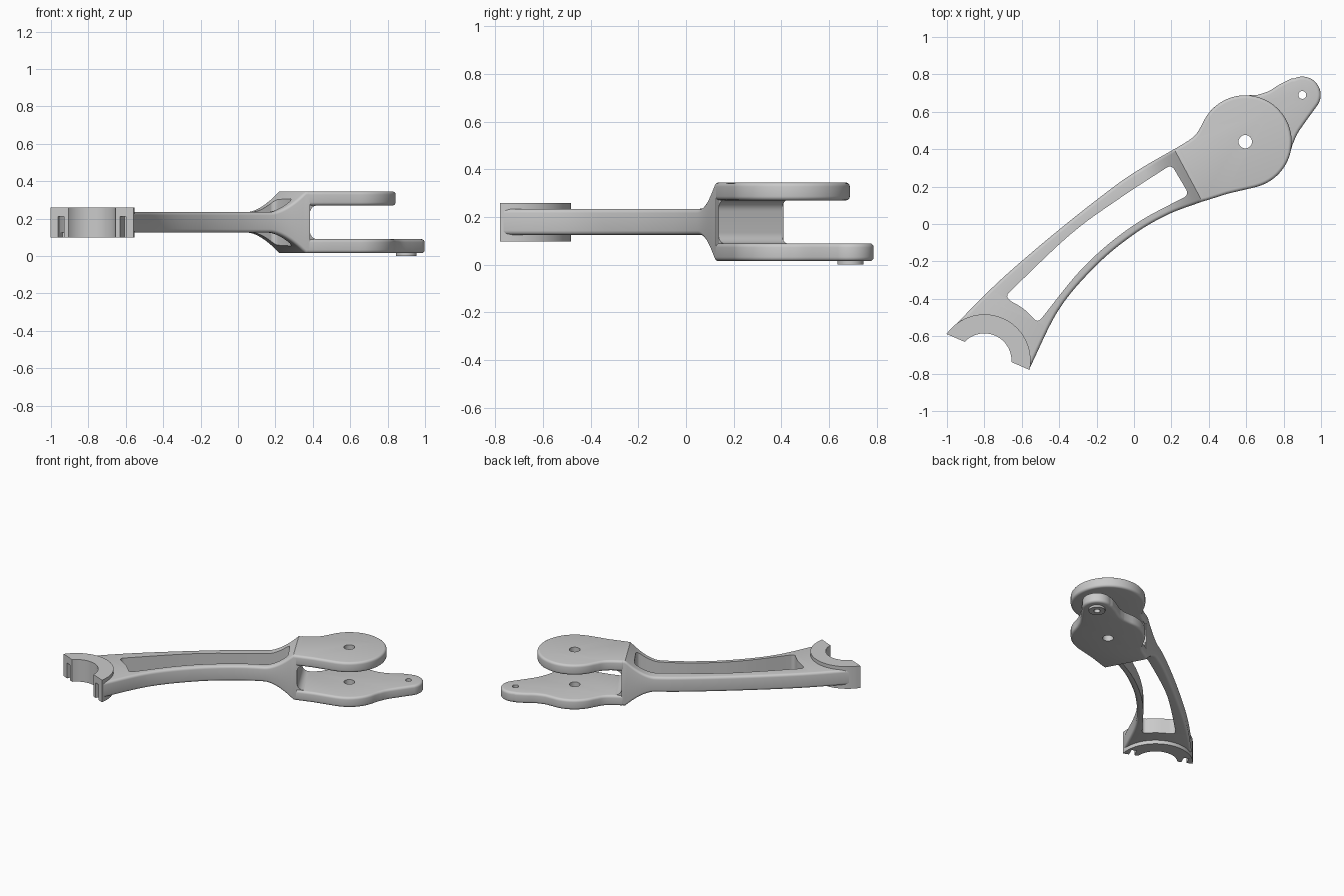
import bpy
from math import cos, sin, radians, acos, degrees, pi
from mathutils import Vector

if "Cube" in bpy.data.objects:
    bpy.data.objects.remove(bpy.data.objects["Cube"])

MID = 0.18                               # height of the symmetry plane
PIVOT, EAR, CLAMP = (0.595, 0.44), (0.9, 0.69), (-0.8, -0.73)
AXIS = Vector((0.88, 0.475)).normalized()  # direction of the fork

metal = bpy.data.materials.new("plain grey")
metal.use_nodes = True
GREY = (0.59, 0.59, 0.59, 1)
metal.diffuse_color = GREY
metal.node_tree.nodes["Principled BSDF"].inputs["Base Color"].default_value = GREY


def make(name, verts, faces):
    mesh = bpy.data.meshes.new(name)
    mesh.from_pydata(verts, [], faces)
    mesh.materials.append(metal)
    ob = bpy.data.objects.new(name, mesh)
    bpy.context.collection.objects.link(ob)
    return ob


def apply(ob, kind, **settings):
    mod = ob.modifiers.new(kind.lower(), kind)
    for key, value in settings.items():
        setattr(mod, key, value)
    bpy.context.view_layer.objects.active = ob
    bpy.ops.object.modifier_apply(modifier=mod.name)


def prism(name, outline, z0, z1, bevel=0):
    """Extrude a flat outline upward, optionally rounding its sharp edges."""
    area = sum(a[0] * b[1] - b[0] * a[1] for a, b in zip(outline, outline[1:] + outline[:1]))
    if area < 0:
        outline = outline[::-1]
    n = len(outline)
    verts = [(p[0], p[1], z) for z in (z0, z1) for p in outline]
    faces = [tuple(range(n))[::-1], tuple(range(n, 2 * n))]
    faces += [(i, (i + 1) % n, n + (i + 1) % n, n + i) for i in range(n)]
    ob = make(name, verts, faces)
    if bevel:
        apply(ob, "BEVEL", width=bevel, segments=4, limit_method="ANGLE", angle_limit=radians(40))
    return ob


def cut(ob, cutter):
    cutter.hide_render = True
    apply(ob, "BOOLEAN", operation="DIFFERENCE", solver="EXACT", object=cutter)
    bpy.data.objects.remove(cutter)


def arc(centre, r, a0, a1, n=32):
    angles = [radians(a0 + (a1 - a0) * i / n) for i in range(n + 1)]
    return [(centre[0] + r * cos(a), centre[1] + r * sin(a)) for a in angles]


def disc(centre, r, n=48):
    return arc(centre, r, 0, 360, n)[:-1]


def spline(points, steps=12):
    """Smooth curve through the points."""
    p = [Vector(q) for q in points]
    p = [2 * p[0] - p[1]] + p + [2 * p[-1] - p[-2]]
    out = []
    for a, b, c, d in zip(p, p[1:], p[2:], p[3:]):
        for i in range(steps):
            t = i / steps
            out.append(0.5 * (2 * b + (c - a) * t + (2 * a - 5 * b + 4 * c - d) * t * t
                              + (3 * b - a - 3 * c + d) * t ** 3))
    return out + [p[-2]]


def half_height(p):
    """Arm half thickness, flaring toward the fork."""
    q = min(1, max(0, (AXIS.dot(p) - 0.18) / 0.198))
    return 0.055 + 0.11 * q ** 1.7


# Arm: rounded sections lofted between its back and front edges
back = spline([(-1, -0.585), (-0.72, -0.305), (-0.4, -0.03), (-0.1, 0.205),
               (0.05, 0.305), (0.215, 0.4)]) + [Vector((0.235, 0.41))]
front = spline([(-0.56, -0.775), (-0.4, -0.455), (-0.2, -0.22), (0, -0.055),
                (0.18, 0.05), (0.365, 0.12)]) + [Vector((0.386, 0.126))]
R, SEG = 0.018, 4
verts, faces = [], []
for a, b in zip(back, front):
    across = (b - a).normalized()
    for corner in range(4):
        at_front, at_top = corner in (0, 3), corner < 2
        base = b - across * R if at_front else a + across * R
        for i in range(SEG + 1):
            ang = pi / 2 * (corner + i / SEG)
            p = base + across * R * cos(ang)
            h = half_height(p) - R
            verts.append((p.x, p.y, MID + (h if at_top else -h) + R * sin(ang)))
ring = 4 * (SEG + 1)
for s in range(len(back) - 1):
    for i in range(ring):
        j = (i + 1) % ring
        faces.append((s * ring + i, (s + 1) * ring + i, (s + 1) * ring + j, s * ring + j))
faces += [tuple(range(ring)), tuple(range(len(verts) - ring, len(verts)))[::-1]]
arm = make("arm", verts, faces)

# Long window through the arm, its lower end following the clamp
window = spline([(-0.69, -0.387), (-0.345, -0.06), (-0.08, 0.135), (0.2, 0.318)], 6)
window += spline([(0.295, 0.157), (0, -0.005), (-0.265, -0.225), (-0.515, -0.53)], 6)
window += arc(CLAMP, 0.347, 42, 65, 3)
cut(arm, prism("window_cutter", window, -0.2, 0.6, 0.028))
cut(arm, prism("bore_cutter", disc(CLAMP, 0.215), -0.2, 0.6))

# Half-ring clamp with two notches in its end faces
up = Vector((0.397, 0.918))
side = Vector((up.y, -up.x))
spans = [(r, degrees(acos(0.05 / r))) for r in (0.247, 0.145)]
tilt = 66.6
outline = arc(CLAMP, spans[0][0], tilt - spans[0][1], tilt + spans[0][1])
outline += arc(CLAMP, spans[1][0], tilt + spans[1][1], tilt - spans[1][1])
clamp = prism("clamp", outline, 0.098, 0.26)
for offset in (-0.181, 0.181):
    c = Vector(CLAMP) + up * 0.05 + side * offset
    box = [c + side * x + up * y for x, y in ((-0.018, -0.05), (0.018, -0.05), (0.018, 0.06), (-0.018, 0.06))]
    cut(clamp, prism("notch_cutter", box, 0.0, 0.21))

# Fork plates: a round upper one, and a lower one with an ear
neck_back = [(0.218, 0.402), (0.29, 0.445), (0.332, 0.48)]
neck_front = [(0.65, 0.197), (0.5, 0.162), (0.368, 0.12)]
upper = spline(neck_back + [(0.36, 0.525)], 5) + arc(PIVOT, 0.248, 155, -70, 56) + neck_front
lower = spline(neck_back + [(0.36, 0.525)], 5) + arc(PIVOT, 0.248, 155, 88, 20)
lower += spline([(0.66, 0.69), (0.72, 0.71), (0.78, 0.747), (0.84, 0.777)], 5)
lower += arc(EAR, 0.098, 118, -32, 30)
lower += spline([(0.93, 0.565), (0.875, 0.485), (0.846, 0.42)], 5)
lower += arc(PIVOT, 0.248, -12, -70, 18) + neck_front
upper_plate = prism("upper_fork_plate", upper, 0.27, 0.345, 0.018)
lower_plate = prism("lower_fork_plate", lower, 0.015, 0.09, 0.018)
ear_boss = prism("ear_boss", disc(EAR, 0.055), 0.0, 0.03)
for ob in (upper_plate, lower_plate):
    cut(ob, prism("pivot_cutter", disc(PIVOT, 0.036), -0.2, 0.6))
for ob in (lower_plate, ear_boss):
    cut(ob, prism("ear_cutter", disc(EAR, 0.021), -0.2, 0.6))

# Rounded web at the root of the fork gap
profile = [(0.38, 0.075), (0.447, 0.075)] + arc((0.447, 0.135), 0.045, 270, 180, 8)
profile += arc((0.447, 0.225), 0.045, 180, 90, 8) + [(0.447, 0.285), (0.38, 0.285)]
across = Vector((AXIS.y, -AXIS.x))
n = len(profile)
wv = [(*(AXIS * s + across * w), z) for w in (-0.24, 0.063) for s, z in profile]
wf = [tuple(range(n))[::-1], tuple(range(n, 2 * n))]
wf += [(i, (i + 1) % n, n + (i + 1) % n, n + i) for i in range(n)]
web = make("fork_web", wv, wf)

# Smooth curved walls, keep edges sharp
bpy.ops.object.select_all(action="DESELECT")
for ob in (arm, clamp, upper_plate, lower_plate, ear_boss, web):
    ob.select_set(True)
bpy.context.view_layer.objects.active = arm
bpy.ops.object.shade_smooth_by_angle(angle=radians(35))
